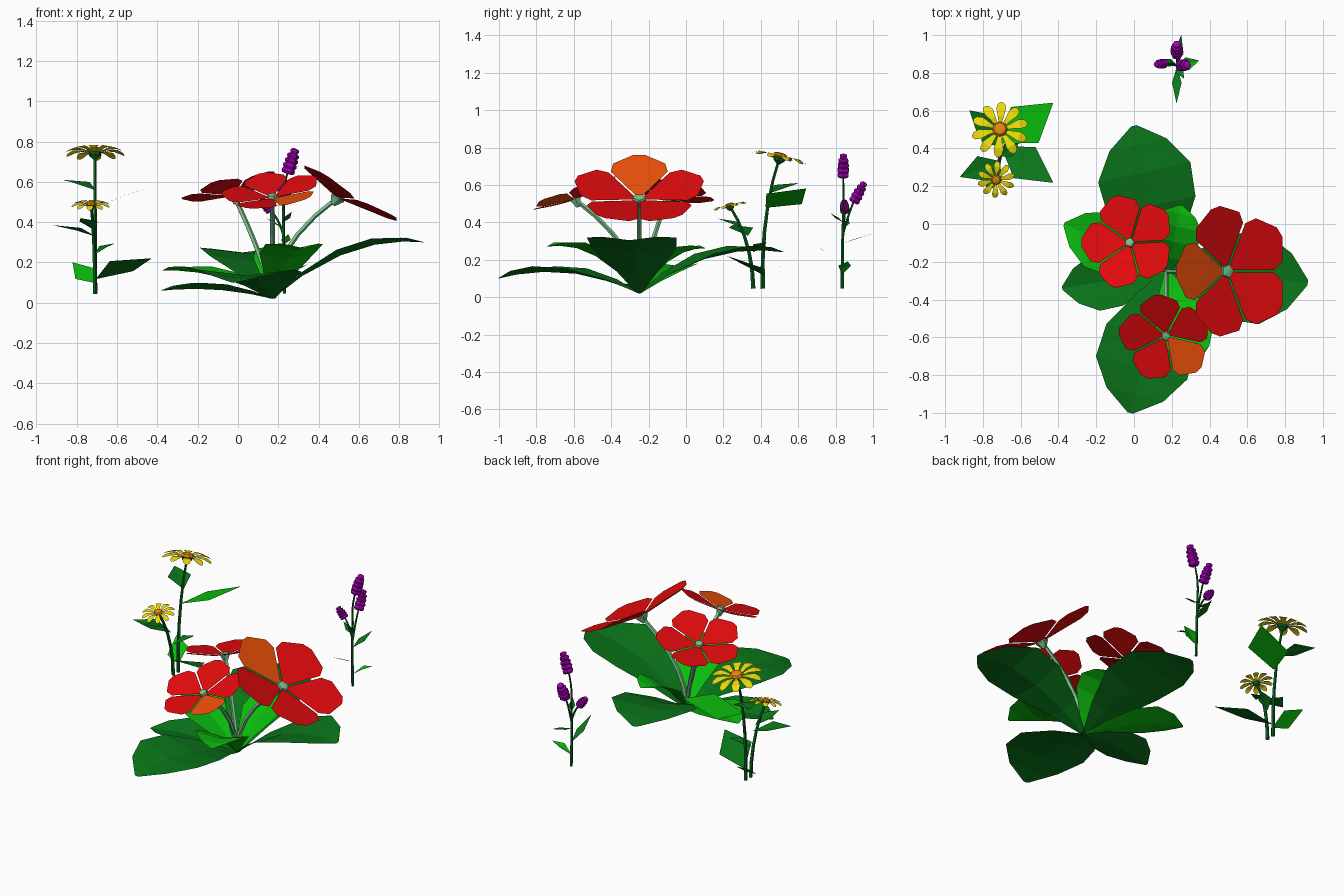
import bpy
from math import cos, sin, pi, radians
from mathutils import Vector as V, Quaternion

if "Cube" in bpy.data.objects:
    bpy.data.objects.remove(bpy.data.objects["Cube"])

Z = V((0, 0, 1))
MATS = {}
COLORS = {
    "leaf_green": (0.003, 0.18, 0.01), "bright_green": (0.003, 0.5, 0.004),
    "stem_green": (0.003, 0.12, 0.015), "pale_green": (0.2, 0.55, 0.27),
    "red": (0.75, 0.003, 0.004), "orange": (0.85, 0.08, 0.003),
    "yellow": (0.85, 0.7, 0.003), "amber": (0.75, 0.25, 0.005), "purple": (0.38, 0.0, 0.46)}


def build(name, parts, color):
    """Join (verts, faces) parts into one flat-shaded object."""
    verts, faces = [], []
    for vs, fs in parts:
        n = len(verts)
        verts += vs
        faces += [[i + n for i in f] for f in fs]
    me = bpy.data.meshes.new(name)
    me.from_pydata(verts, [], faces)
    if color not in MATS:
        MATS[color] = bpy.data.materials.new(color)
        MATS[color].diffuse_color = (*COLORS[color], 1)
    me.materials.append(MATS[color])
    bpy.context.collection.objects.link(bpy.data.objects.new(name, me))


def grid_faces(rows, cols, wrap=False):
    return [[r*cols + c, r*cols + (c + 1) % cols, (r+1)*cols + (c + 1) % cols, (r+1)*cols + c]
            for r in range(rows - 1) for c in range(cols if wrap else cols - 1)]


def bez(a, b, c, t):
    return a*(1-t)**2 + b*2*t*(1-t) + c*t*t


def tilt(direction, deg):
    """Rotation leaning the z axis towards a horizontal direction."""
    return Quaternion(Z.cross(V((*direction, 0))), radians(deg))


def lathe(profile, center, q, n=6):
    vs = [center + q @ V((r*cos(2*pi*i/n), r*sin(2*pi*i/n), z)) for r, z in profile for i in range(n)]
    fs = grid_faces(len(profile), n, True)
    fs += [list(range(n))[::-1], list(range(len(vs) - n, len(vs)))]
    return vs, fs


def tube(a, b, c, r0, r1, n=5, seg=5):
    a, b, c = V(a), V(b), V(c)
    vs = []
    for k in range(seg + 1):
        t = k/seg
        q = Z.rotation_difference((b-a)*(1-t) + (c-b)*t)
        r = r0 + (r1 - r0)*t
        vs += [bez(a, b, c, t) + q @ V((r*cos(2*pi*i/n), r*sin(2*pi*i/n), 0)) for i in range(n)]
    return vs, grid_faces(seg + 1, n, True)


def leaf(base, tip, half, ctrl_z, rows, cup, roll=0):
    """Creased leaf along an arched spine; rows are (t, width fraction)."""
    a, c = V(base), V(tip)
    b = (a + c)/2
    b.z = ctrl_z
    d = c - a
    side = V((-d.y, d.x, 0)).normalized() + Z*roll
    vs = []
    for t, w in rows:
        p = bez(a, b, c, t)
        e = side*half*w
        up = Z*cup*w
        vs += [p - e + up, p, p + e + up]
    return vs, grid_faces(len(rows), 3)


def petals(center, q, outline, angles, lift):
    """Fan of flat petals; outline is (distance, half width)."""
    parts = []
    for ang in angles:
        r = q @ Quaternion(Z, radians(ang)) @ Quaternion(V((0, 1, 0)), -radians(lift))
        vs = [center + r @ V((u, s*w, 0)) for s, pts in ((1, outline), (-1, outline[::-1])) for u, w in pts]
        parts.append((vs, [list(range(len(vs)))]))
    return parts


# Broad rosette leaves of the red-flowered plant
BROAD = [(0, .06), (.2, .5), (.45, .95), (.68, 1), (.87, .62), (1, .06)]
B = (.17, -.25, .02)
outer = [((0, .52, .24), .25, .30), ((-.02, -1, .10), .25, .20),
         ((.92, -.31, .30), .24, .34), ((-.38, -.34, .06), .15, .09)]
inner = [((-.37, .0, .16), .16, .17), ((.33, -.74, .27), .15, .31), ((.25, .10, .26), .14, .27)]
build("outer_leaves", [leaf(B, t, h, z, BROAD, .03) for t, h, z in outer], "leaf_green")
build("inner_leaves", [leaf(B, t, h, z, BROAD, .03) for t, h, z in inner], "bright_green")

# Red five-petal flowers: centre, lean, lean angle, lift, scale, start angle, orange petal, stem bend
RED = [(.03, .015), (.225, .152), (.29, .14), (.36, .03)]
blooms = [((-.02, -.10, .53), (-.79, .61), 17, 11, .72, 180, False, (.10, -.19, .28)),
          ((.49, -.25, .52), (1, 0), 31, 11, 1.0, 180, True, (.19, -.25, .30)),
          ((.17, -.59, .52), (-.3, -.95), 22, 10, .70, -45, True, (.17, -.29, .30))]
red, orange, stalks, hearts = [], [], [], []
for c, d, lean, lift, s, a0, has_orange, bend in blooms:
    c, q = V(c), tilt(d, lean)
    fan = petals(c, q, [(u*s, w*s) for u, w in RED], [a0 + 72*i for i in range(5)], lift)
    if has_orange:
        orange.append(fan.pop(0))
    red += fan
    stalks.append(tube((.17, -.25, .05), bend, c, .014, .012))
    hearts.append(lathe([(.012, -.04), (.04*s, 0), (.035*s, .018), (.012, .022)], c, q, 5))
build("red_petals", red, "red")
build("orange_petals", orange, "orange")
build("red_flower_stalks", stalks, "pale_green")
build("red_flower_centres", hearts, "pale_green")

# Two daisies
yellow, discs, stems = [], [], []
for c, d, s, base, bend in [((-.71, .50, .745), (0, 1), 1, (-.71, .41, .045), (-.71, .40, .45)),
                            ((-.73, .235, .485), (0, -1), .66, (-.71, .36, .045), (-.71, .355, .30))]:
    c, q = V(c), tilt(d, 13)
    for i in range(10):
        r = q @ Quaternion(Z, 2*pi*i/10 + .25)
        pts = [(.025, .007, 0), (.07, .016, .014), (.11, .026, .014), (.138, .02, .002), (.15, .007, -.006)]
        vs = [c + r @ V((u, k*w, z))*s for u, w, z in pts for k in (-1, 1)]
        yellow.append((vs, grid_faces(5, 2)))
    discs.append(lathe([(.03*s, 0), (.042*s, .01*s), (.032*s, .023*s), (.012*s, .028*s)], c, q, 8))
    stems.append(tube(base, bend, c, .012, .007))
    stems.append(lathe([(.008, -.035*s), (.03*s, -.015*s), (.033*s, .0)], c, q, 8))
build("daisy_petals", yellow, "yellow")
build("daisy_discs", discs, "amber")
build("daisy_stems", stems, "stem_green")

# Small leaves: base, tip, half width, optional roll
KITE = [(0, .05), (.45, 1), (1, .02)]


def small_leaves(specs, cup=.012):
    return [leaf(a, b, h, (a[2] + b[2])/2 + (.01 if cup else 0), KITE, cup, *roll)
            for a, b, h, *roll in specs]


bright = [((-.70, .43, .48), (-.43, .64, .58), .12, -.23), ((-.71, .41, .10), (-.82, .55, .20), .06, -.44)]
dark = [((-.71, .46, .56), (-.87, .60, .61), .07), ((-.70, .41, .12), (-.43, .22, .22), .10, -.25),
        ((-.71, .33, .33), (-.92, .25, .385), .07), ((-.71, .31, .36), (-.78, .17, .42), .05),
        ((-.71, .36, .24), (-.61, .43, .295), .04)]
build("daisy_bright_leaves", small_leaves(bright, 0), "bright_green")
build("daisy_dark_leaves", small_leaves(dark), "leaf_green")

# Purple spikes: bottom, top, radius
spikes = []
for a, b, r in [((.245, .84, .64), (.285, .842, .765), .034),
                ((.228, .895, .505), (.225, .955, .615), .034),
                ((.165, .85, .455), (.115, .845, .515), .027)]:
    a, b = V(a), V(b)
    L, n = (b - a).length, 5
    prof = [(.008, 0)]
    for i in range(n):
        w = r*(1, 1.05, 1, .9, .65)[i]
        prof += [(w*.8, L*(i + .05)/n), (w, L*(i + .45)/n), (w*.95, L*(i + .8)/n)]
    prof.append((.008, L))
    spikes.append(lathe(prof, a, Z.rotation_difference(b - a), 6))
build("purple_spikes", spikes, "purple")
build("purple_stems", [
    tube((.23, .835, .045), (.225, .835, .3), (.225, .842, .45), .009, .007),
    tube((.225, .842, .45), (.215, .842, .56), (.25, .84, .66), .007, .005),
    tube((.227, .84, .34), (.226, .86, .42), (.228, .90, .52), .007, .005),
    tube((.226, .84, .33), (.21, .845, .40), (.16, .85, .465), .007, .005)], "stem_green")
build("purple_bright_leaves", small_leaves([((.23, .835, .12), (.345, .865, .19), .035)]), "bright_green")
build("purple_dark_leaves", small_leaves([
    ((.228, .835, .20), (.225, .64, .30), .025), ((.228, .84, .29), (.25, 1.0, .34), .024),
    ((.225, .84, .37), (.14, .87, .42), .022), ((.225, .84, .40), (.265, .77, .45), .02)], 0), "leaf_green")

for m in bpy.data.materials:
    if m.users and not m.is_grease_pencil:
        m.use_nodes = True
        m.node_tree.nodes["Principled BSDF"].inputs["Base Color"].default_value = m.diffuse_color
